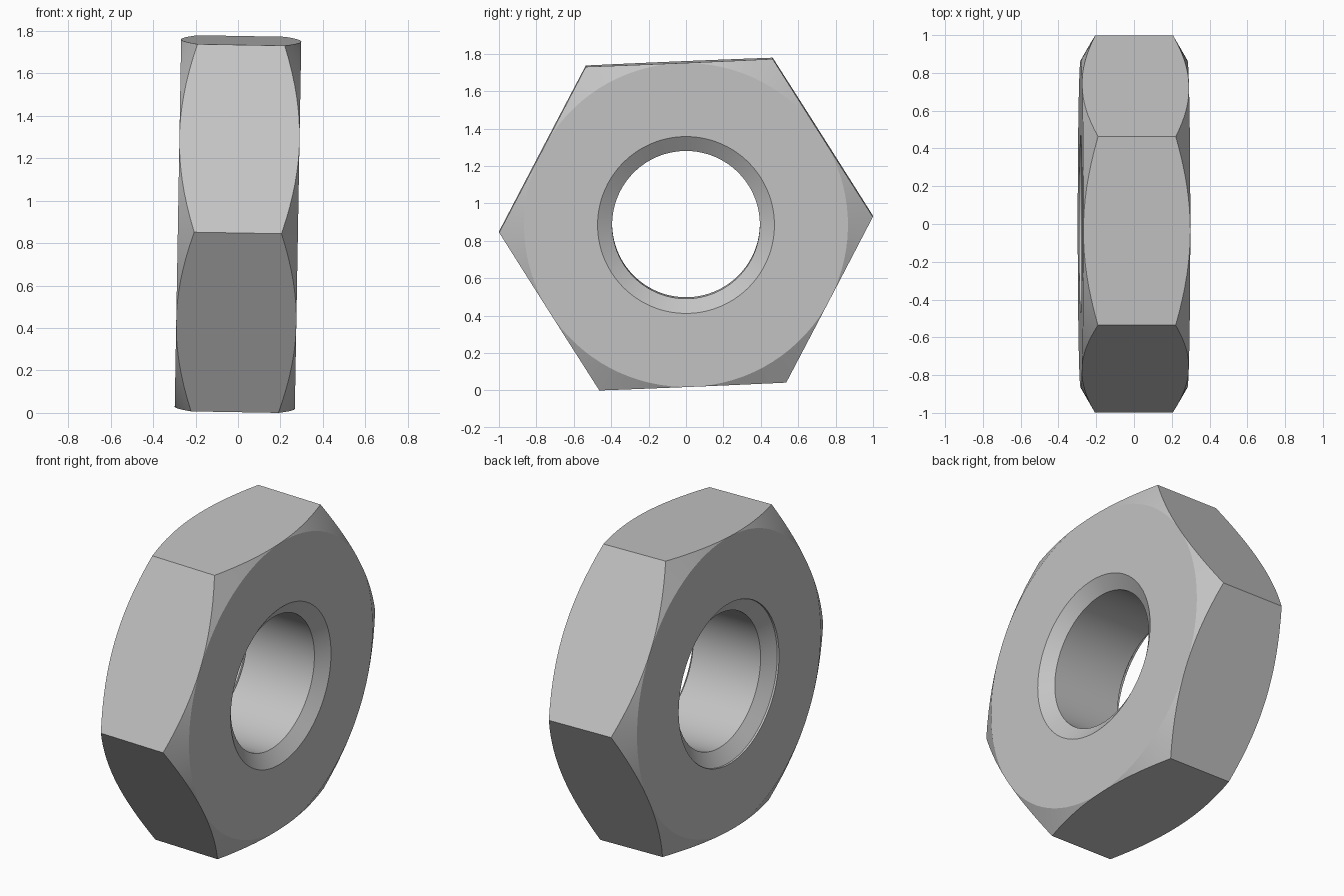
import bpy
import bmesh
from math import cos, pi, radians, sin, tan
from mathutils import Matrix

cube = bpy.data.objects.get("Cube")
if cube:
    bpy.data.objects.remove(cube, do_unlink=True)

CORNER = 1.0                     # radius to the hexagon corners
FLAT = CORNER * cos(pi / 6)      # radius to the flats
HALF = 0.283                     # half thickness
BORE, RIM = 0.395, 0.473         # hole radius and its countersunk rim
SINK, STEP = 0.055, 0.012        # countersink depth, shallow lip on one side
SEGMENTS = 96                    # multiple of 12, so corners and flats line up

steel = bpy.data.materials.new("steel_grey")
steel.use_nodes = True
grey = (0.55, 0.55, 0.55, 1)
steel.diffuse_color = grey
steel.node_tree.nodes["Principled BSDF"].inputs["Base Color"].default_value = grey


def section(angle):
    """Closed (x, radius) cross-section of the nut at one angle."""
    radius = FLAT / cos(angle % (pi / 3) - pi / 6)
    edge = HALF - (radius - FLAT) * tan(pi / 6)     # conical corner chamfer
    return [(-HALF, RIM), (-HALF, FLAT), (-edge, radius), (edge, radius),
            (HALF, FLAT), (HALF, RIM), (HALF - SINK, BORE),
            (STEP + SINK - HALF, BORE), (STEP - HALF, RIM)]


# Nut: sections swept around the axis and joined into a ring
bm = bmesh.new()
rings = []
for i in range(SEGMENTS):
    a = 2 * pi * i / SEGMENTS
    rings.append([bm.verts.new((x, r * cos(a), r * sin(a))) for x, r in section(a)])
for i, ring in enumerate(rings):
    following = rings[(i + 1) % SEGMENTS]
    for j in range(len(ring)):
        k = (j + 1) % len(ring)
        bm.faces.new((ring[j], ring[k], following[k], following[j]))
bmesh.ops.remove_doubles(bm, verts=bm.verts, dist=0.00001)
bmesh.ops.recalc_face_normals(bm, faces=bm.faces)

# Slight roll and lean, then stand it on the ground
bm.transform(Matrix.Rotation(radians(1), 4, "Y") @ Matrix.Rotation(radians(2.4), 4, "X"))
lowest = min(v.co.z for v in bm.verts)
bm.transform(Matrix.Translation((0, 0, -lowest)))

mesh = bpy.data.meshes.new("hex_nut")
bm.to_mesh(mesh)
bm.free()
mesh.materials.append(steel)
nut = bpy.data.objects.new("hex_nut", mesh)
bpy.context.collection.objects.link(nut)
bpy.ops.object.select_all(action="DESELECT")
nut.select_set(True)
bpy.context.view_layer.objects.active = nut
bpy.ops.object.shade_smooth_by_angle(angle=radians(25))
